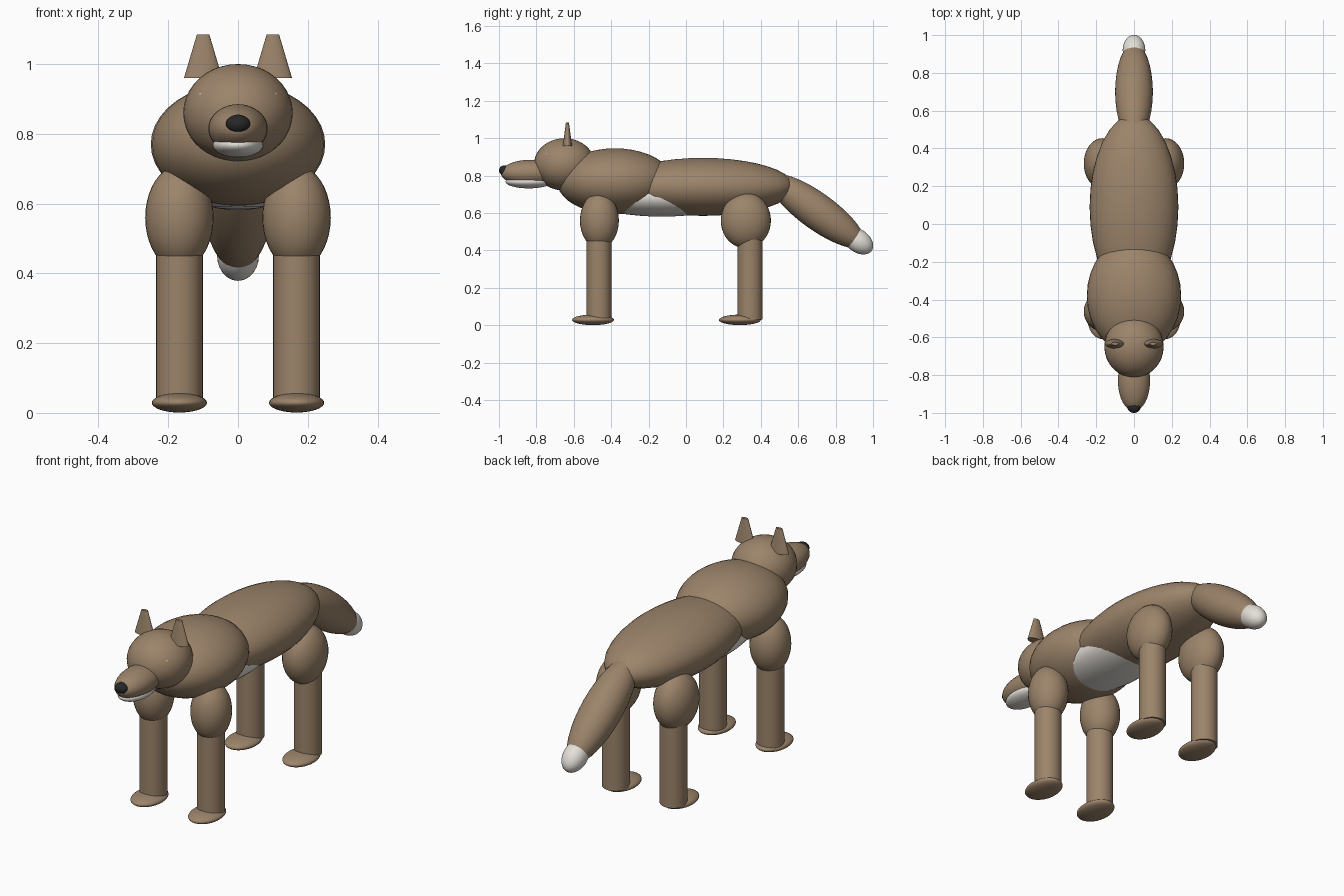
import bpy
import math

cube = bpy.data.objects.get("Cube")
if cube:
    bpy.data.objects.remove(cube, do_unlink=True)


def material(name, rgb):
    mat = bpy.data.materials.new(name)
    mat.use_nodes = True
    color = (*rgb, 1.0)
    mat.diffuse_color = color
    bsdf = next(n for n in mat.node_tree.nodes if n.type == 'BSDF_PRINCIPLED')
    bsdf.inputs["Base Color"].default_value = color
    bsdf.inputs["Roughness"].default_value = 0.8
    return mat


brown = material("brown_fur", (0.33, 0.23, 0.145))
pale = material("pale_fur", (0.78, 0.74, 0.69))
black = material("black_nose", (0.02, 0.02, 0.022))


def finish(name, mat):
    obj = bpy.context.object
    obj.name = name
    obj.data.materials.append(mat)
    bpy.ops.object.transform_apply(location=False, rotation=True, scale=True)
    bpy.ops.object.shade_smooth_by_angle(angle=math.radians(40))
    return obj


def ellipsoid(name, center, radii, mat, pitch=0):
    bpy.ops.mesh.primitive_uv_sphere_add(segments=32, ring_count=20, location=center,
                                         rotation=(math.radians(pitch), 0, 0))
    bpy.context.object.scale = radii
    return finish(name, mat)


def cone(name, center, base, tip, height, mat, depth_scale=1):
    bpy.ops.mesh.primitive_cone_add(vertices=32, radius1=base, radius2=tip,
                                    depth=height, location=center)
    bpy.context.object.scale.y = depth_scale
    return finish(name, mat)


# Torso
ellipsoid("body", (0, 0.09, 0.74), (0.235, 0.49, 0.155), brown)
ellipsoid("chest", (0, -0.38, 0.77), (0.25, 0.31, 0.176), brown)
ellipsoid("belly", (0, -0.13, 0.685), (0.187, 0.4, 0.104), pale)

# Head
ellipsoid("head", (0, -0.65, 0.86), (0.157, 0.163, 0.14), brown)
ellipsoid("muzzle", (0, -0.83, 0.815), (0.085, 0.16, 0.07), brown)
ellipsoid("lower_jaw", (0, -0.84, 0.768), (0.073, 0.125, 0.036), pale)
ellipsoid("nose", (0, -0.97, 0.828), (0.035, 0.03, 0.027), black)

# Tail
ellipsoid("tail", (0, 0.7, 0.61), (0.1, 0.31, 0.098), brown, pitch=-36)
ellipsoid("tail_tip", (0, 0.92, 0.451), (0.06, 0.09, 0.061), pale, pitch=-36)

# Paired ears, eyes and legs
for side, sx in (("left", 1), ("right", -1)):
    cone(f"{side}_ear", (sx * 0.1, -0.634, 1.022), 0.055, 0.018, 0.125, brown, 0.45)
    ellipsoid(f"{side}_eye", (sx * 0.1, -0.74, 0.91), (0.0125,) * 3, pale)
    x = sx * 0.168
    for end, upper_y, upper_depth, leg_y, paw_y in (
            ("front", -0.463, 0.104, -0.465, -0.497),
            ("rear", 0.32, 0.134, 0.343, 0.288)):
        ellipsoid(f"{side}_{end}_upper_leg", (x, upper_y, 0.56),
                  (0.098, upper_depth, 0.149), brown)
        cone(f"{side}_{end}_lower_leg", (x, leg_y, 0.245), 0.067, 0.067, 0.43, brown)
        ellipsoid(f"{side}_{end}_paw", (x, paw_y, 0.029), (0.079, 0.112, 0.028), brown)
